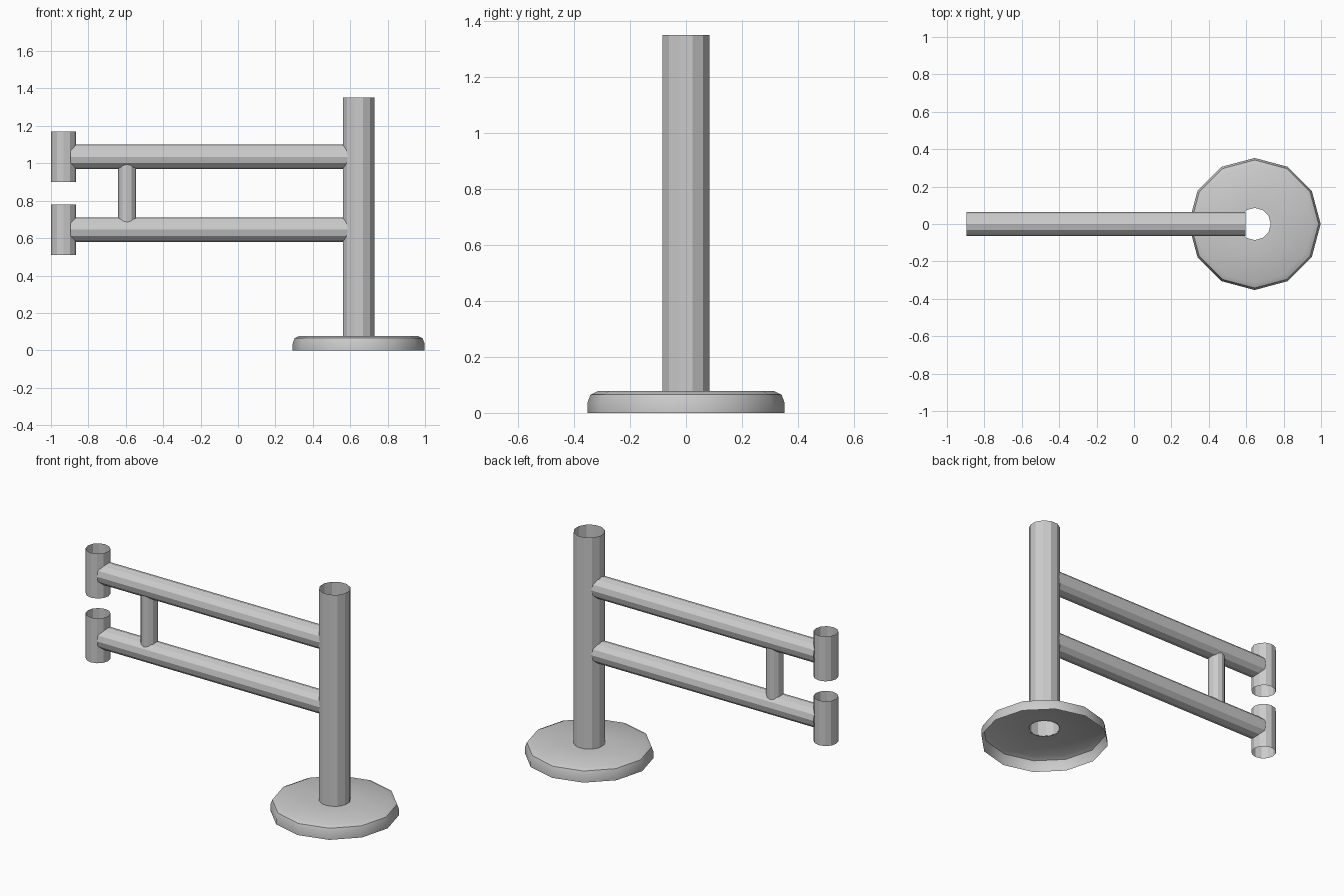
import bpy
import bmesh
from math import pi
from mathutils import Matrix, Vector

if "Cube" in bpy.data.objects:
    bpy.data.objects.remove(bpy.data.objects["Cube"])

SIDES = 12
POLE_X, HINGE_X, STRUT_X = 0.645, -0.933, -0.593
ARM_HEIGHTS = {"lower": 0.645, "upper": 1.035}

steel = bpy.data.materials.new("grey_steel")
steel.use_nodes = True
colour = (0.6, 0.6, 0.6, 1)
steel.diffuse_color = colour
steel.node_tree.nodes["Principled BSDF"].inputs["Base Color"].default_value = colour


def finish(name, bm):
    mesh = bpy.data.meshes.new(name)
    bm.to_mesh(mesh)
    bm.free()
    obj = bpy.data.objects.new(name, mesh)
    bpy.context.collection.objects.link(obj)
    mesh.materials.append(steel)
    return obj


def tube(name, start, end, radius, turn=0.0):
    """Open-ended thin tube between two points."""
    start, end = Vector(start), Vector(end)
    axis = end - start
    place = (Matrix.Translation((start + end) / 2)
             @ axis.to_track_quat('Z', 'Y').to_matrix().to_4x4()
             @ Matrix.Rotation(turn, 4, 'Z'))
    # cone vertices start on the y axis; a quarter turn is a multiple of the facet step
    bm = bmesh.new()
    bmesh.ops.create_cone(bm, cap_ends=False, segments=SIDES, radius1=radius,
                          radius2=radius, depth=axis.length, matrix=place)
    return finish(name, bm)


# Base: hollow flange with a rounded rim and a hole under the pole
bm = bmesh.new()
profile = [(0.353, 0), (0.353, 0.035), (0.342, 0.065), (0.315, 0.078), (0.086, 0.078)]
verts = [bm.verts.new((r, 0, z)) for r, z in profile]
edges = [bm.edges.new(pair) for pair in zip(verts, verts[1:])]
bmesh.ops.spin(bm, geom=verts + edges, axis=(0, 0, 1), cent=(0, 0, 0),
               angle=2 * pi, steps=SIDES)
bmesh.ops.remove_doubles(bm, verts=bm.verts, dist=0.0001)
bmesh.ops.recalc_face_normals(bm, faces=bm.faces)
top = max(bm.faces, key=lambda f: abs(f.normal.z))
if top.normal.z < 0:
    bmesh.ops.reverse_faces(bm, faces=bm.faces)
bmesh.ops.translate(bm, verts=bm.verts, vec=(POLE_X, 0, 0))
base = finish("base_flange", bm)
bpy.ops.object.select_all(action='DESELECT')
base.select_set(True)
bpy.context.view_layer.objects.active = base
bpy.ops.object.shade_smooth_by_angle(angle=0.56)

# Upright pole
tube("pole", (POLE_X, 0, 0.075), (POLE_X, 0, 1.352), 0.0865, pi / SIDES)

# Two arms, each with a hinge sleeve at its free end
for level, z in ARM_HEIGHTS.items():
    tube(level + "_arm", (-0.895, 0, z), (0.595, 0, z), 0.065)
    tube(level + "_sleeve", (HINGE_X, 0, z - 0.135), (HINGE_X, 0, z + 0.135), 0.068)

# Strut between the arms
tube("strut", (STRUT_X, 0, ARM_HEIGHTS["lower"] + 0.035),
     (STRUT_X, 0, ARM_HEIGHTS["upper"] - 0.035), 0.048)
